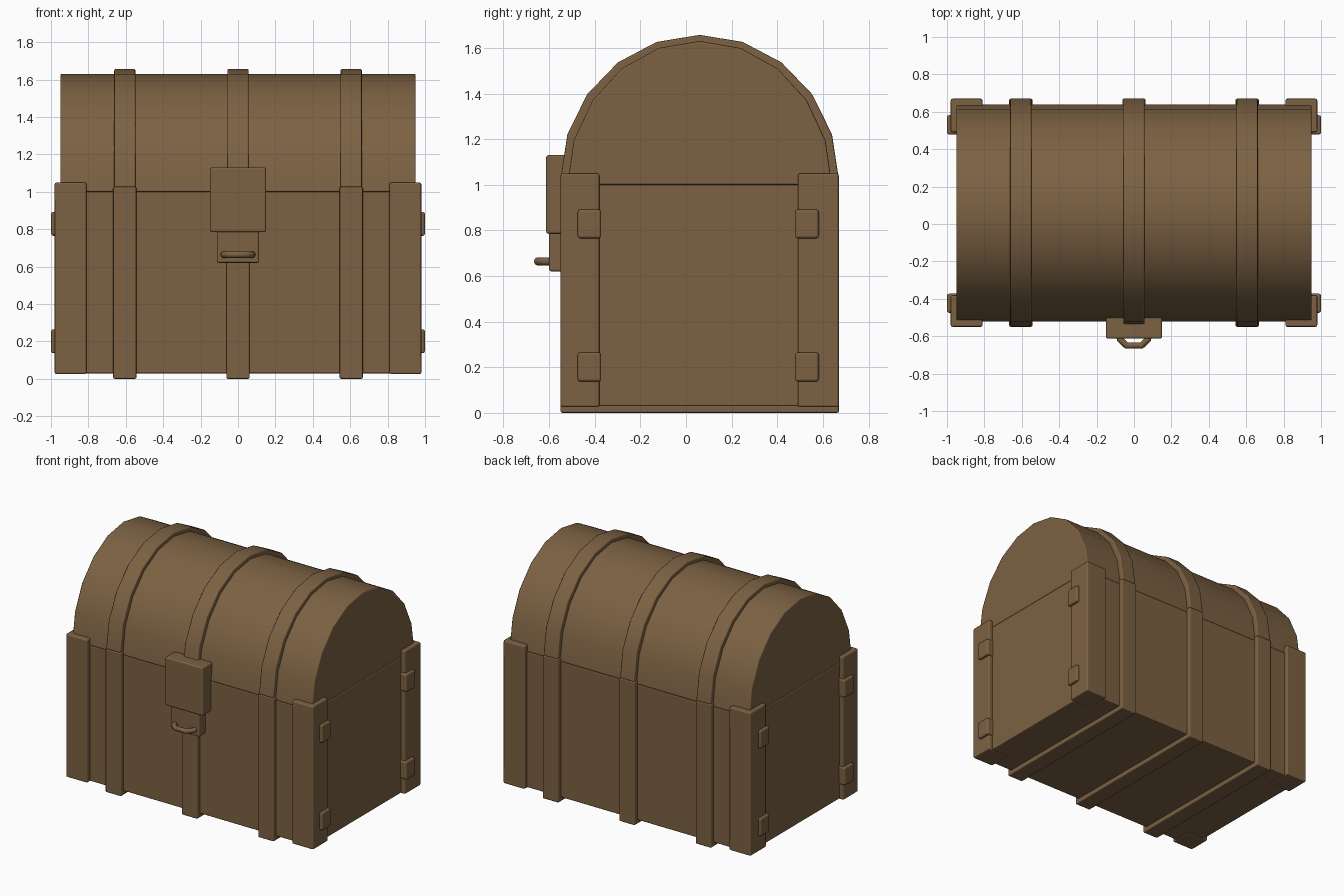
import bpy, bmesh, math

cube = bpy.data.objects.get("Cube")
if cube:
    bpy.data.objects.remove(cube, do_unlink=True)

COLOR = (0.2, 0.12, 0.055, 1)
wood = bpy.data.materials.new("brown_wood")
wood.use_nodes = True
wood.diffuse_color = COLOR
wood.node_tree.nodes["Principled BSDF"].inputs["Base Color"].default_value = COLOR

MID_Y = 0.06   # depth centre of the chest


def finish(obj, bevel=0.0, angle=35):
    """Assign the material, round the edges and shade smooth."""
    obj.data.materials.append(wood)
    bpy.ops.object.select_all(action="DESELECT")
    obj.select_set(True)
    bpy.context.view_layer.objects.active = obj
    if bevel:
        mod = obj.modifiers.new("rounded_edges", "BEVEL")
        mod.width = bevel
        mod.segments = 2
        mod.limit_method = "ANGLE"
        mod.angle_limit = math.radians(angle)
        mod.harden_normals = True
    bpy.ops.object.shade_smooth_by_angle(angle=math.radians(angle))
    return obj


def box(name, x, y, z, bevel=0.01):
    """Box given by its (low, high) range on each axis."""
    bpy.ops.mesh.primitive_cube_add(size=1, location=[(a + b) / 2 for a, b in (x, y, z)])
    obj = bpy.context.object
    obj.name = name
    for v in obj.data.vertices:
        for i, (a, b) in enumerate((x, y, z)):
            v.co[i] *= b - a
    return finish(obj, bevel)


def extrude_profile(name, profile, x0, x1, bevel):
    """Closed (y, z) outline extruded along x."""
    bm = bmesh.new()
    face = bm.faces.new([bm.verts.new((x0, y, z)) for y, z in profile])
    res = bmesh.ops.extrude_face_region(bm, geom=[face])
    moved = [g for g in res["geom"] if isinstance(g, bmesh.types.BMVert)]
    bmesh.ops.translate(bm, verts=moved, vec=(x1 - x0, 0, 0))
    bmesh.ops.recalc_face_normals(bm, faces=bm.faces)
    mesh = bpy.data.meshes.new(name)
    bm.to_mesh(mesh)
    bm.free()
    obj = bpy.data.objects.new(name, mesh)
    bpy.context.collection.objects.link(obj)
    return finish(obj, bevel)


def arch(radius, base, top):
    """Half ellipse in ten straight steps, front to back."""
    steps = [math.pi * i / 10 for i in range(11)]
    return [(MID_Y - radius * math.cos(a), base + (top - base) * math.sin(a)) for a in steps]


def cradle(radius, bottom, top):
    """U outline around the body, front to back."""
    f, b = MID_Y - radius, MID_Y + radius
    return [(f, top), (f, bottom), (b, bottom), (b, top)]


# Body and domed lid
box("chest_body", (-0.95, 0.95), (MID_Y - 0.58, MID_Y + 0.58), (0.03, 1.0), 0.006)
extrude_profile("domed_lid", arch(0.58, 1.0, 1.63), -0.95, 0.95, 0.008)

# Straps around the lid and under the body
for label, x in (("right", -0.605), ("middle", 0), ("left", 0.605)):
    lid_band = arch(0.61, 1.025, 1.657) + arch(0.565, 1.025, 1.61)[::-1]
    extrude_profile(label + "_lid_strap", lid_band, x - 0.057, x + 0.057, 0.008)
    body_band = cradle(0.61, 0.0, 1.027) + cradle(0.565, 0.045, 1.027)[::-1]
    extrude_profile(label + "_body_strap", body_band, x - 0.062, x + 0.062, 0.008)

# Corner posts with two studs each on the ends
for side, s in (("left", 1), ("right", -1)):
    for end, post_y, stud_y in (("front", (-0.55, -0.38), (-0.475, -0.372)),
                                ("back", (0.49, 0.67), (0.478, 0.582))):
        name = end + "_" + side
        box(name + "_corner_post", sorted((s * 0.81, s * 0.98)), post_y, (0.025, 1.05))
        for level, z in (("lower", (0.137, 0.265)), ("upper", (0.765, 0.892))):
            box(name + "_" + level + "_stud", sorted((s * 0.94, s * 1.0)), stud_y, z, 0.012)

# Lock plate, hasp and ring
box("lock_plate", (-0.15, 0.15), (-0.613, -0.5), (0.785, 1.13))
box("lock_hasp", (-0.113, 0.113), (-0.6, -0.52), (0.62, 0.82))

curve = bpy.data.curves.new("lock_ring", "CURVE")
curve.dimensions = "3D"
curve.bevel_depth = 0.018
curve.bevel_resolution = 2
path = [(-0.078, -0.58), (-0.075, -0.617), (-0.04, -0.65),
        (0.04, -0.65), (0.075, -0.617), (0.078, -0.58)]
spline = curve.splines.new("POLY")
spline.points.add(len(path) - 1)
for p, (x, y) in zip(spline.points, path):
    p.co = (x, y, 0.664, 1)
ring = bpy.data.objects.new("lock_ring", curve)
bpy.context.collection.objects.link(ring)
bpy.ops.object.select_all(action="DESELECT")
ring.select_set(True)
bpy.context.view_layer.objects.active = ring
bpy.ops.object.convert(target="MESH")
finish(bpy.context.object, angle=50)
